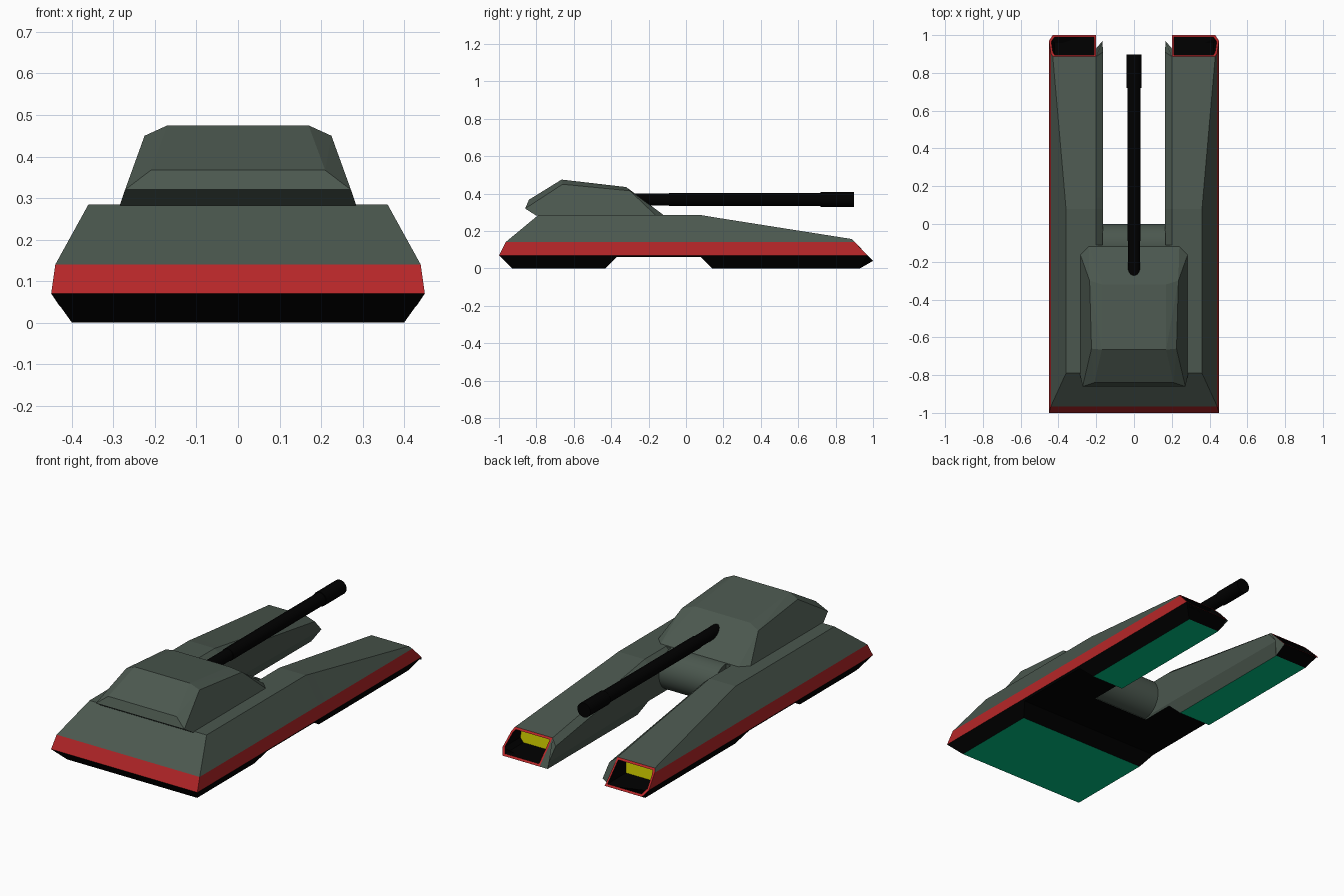
import bpy, bmesh, math
from mathutils import Vector

if "Cube" in bpy.data.objects:
    bpy.data.objects.remove(bpy.data.objects["Cube"])


def material(name, rgb):
    m = bpy.data.materials.new(name)
    m.diffuse_color = (*rgb, 1)
    m.use_nodes = True
    m.node_tree.nodes["Principled BSDF"].inputs["Base Color"].default_value = m.diffuse_color
    return m


MATS = [material("armour_grey", (0.070, 0.096, 0.077)),
        material("red_band", (0.46, 0.019, 0.021)),
        material("black", (0.0, 0.0, 0.0)),
        material("green_pad", (0.0, 0.55, 0.24)),
        material("yellow_lamp", (0.76, 0.73, 0.0))]
GREY, RED, BLACK, GREEN, YELLOW = range(5)


def finish(bm, name, mirror=True):
    if mirror:
        bmesh.ops.mirror(bm, geom=bm.verts[:] + bm.edges[:] + bm.faces[:],
                         axis='X', merge_dist=0.0005)
    bmesh.ops.recalc_face_normals(bm, faces=bm.faces)
    me = bpy.data.meshes.new(name)
    bm.to_mesh(me)
    bm.free()
    for m in MATS:
        me.materials.append(m)
    ob = bpy.data.objects.new(name, me)
    bpy.context.collection.objects.link(ob)
    return ob


def loft(bm, rings, colours):
    """Skin 8-point rings; a colour of None leaves the strip open."""
    rows = [[bm.verts.new(p) for p in r] for r in rings]
    for a, b in zip(rows, rows[1:]):
        for i, c in enumerate(colours):
            if c is None:
                continue
            j = (i + 1) % 8
            f = bm.faces.new((a[i], a[j], b[j], b[i]))
            f.material_index = c
            # Flat ground-level undersides are the hover pads
            if max(v.co.z for v in f.verts) < 0.001:
                f.material_index = GREEN
    return rows


def face(bm, verts, colour):
    f = bm.faces.new(verts)
    f.material_index = colour
    return f


# Rear hull: half section lofted along y, then mirrored
def body_ring(y, xb, zb):
    return [(xb, y, zb), (0.45, y, 0.07), (0.44, y, 0.14), (0.36, y, 0.285),
            (0, y, 0.285), (0, y, 0.14), (0, y, 0.07), (0, y, zb)]


bm = bmesh.new()
tail = [(0.40, -0.93, 0), (0.45, -1, 0.07), (0.44, -0.965, 0.14), (0.36, -0.79, 0.285),
        (0, -0.79, 0.285), (0, -0.965, 0.14), (0, -1, 0.07), (0, -0.93, 0)]
rows = loft(bm, [tail, body_ring(-0.43, 0.40, 0), body_ring(-0.37, 0.443, 0.06),
                 body_ring(-0.11, 0.443, 0.06)],
            [BLACK, RED, GREY, GREY, None, None, None, BLACK])
for i, c in enumerate((BLACK, RED, GREY)):
    t = rows[0]
    face(bm, (t[i], t[i + 1], t[6 - i], t[7 - i]), c)
face(bm, rows[-1], GREY)
finish(bm, "rear_hull")


# Front prongs: tapering arms with chamfered inner edges
def prong_ring(y, xb, zb, xt, zt):
    xi = 0.2 - 0.03 * zb / 0.07
    return [(xb, y, zb), (0.45, y, 0.07), (0.44, y, 0.14), (xt, y, zt),
            (0.2, y, zt), (0.165, y, zt - 0.03), (0.168, y, 0.07), (xi, y, zb)]


bm = bmesh.new()
nose = [(0.40, 0.93, 0), (0.45, 0.97, 0.07), (0.44, 0.903, 0.14), (0.43, 0.887, 0.157),
        (0.2, 0.887, 0.157), (0.165, 0.91, 0.127), (0.166, 0.97, 0.06), (0.2, 0.93, 0)]
n = loft(bm, [prong_ring(-0.11, 0.443, 0.06, 0.36, 0.285),
              prong_ring(0.08, 0.443, 0.06, 0.36, 0.285),
              prong_ring(0.14, 0.40, 0, 0.365, 0.275), nose],
         [BLACK, RED, GREY, GREY, GREY, GREY, GREY, BLACK])[-1]
tip_in = bm.verts.new((0.2, 1, 0.04))
tip_out = bm.verts.new((0.43, 1, 0.04))
face(bm, (n[0], n[1], tip_out, tip_in, n[7]), BLACK)
face(bm, (tip_in, n[4], n[5], n[6], n[7]), GREY)

# Red nose frame around a black recess with a lamp at its back
outer = [tip_out, n[1], n[2], n[3], n[4], tip_in]
mid = Vector((0.318, 0.943, 0.0985))
inner, back = [], []
for v in outer:
    d = v.co - mid
    p = mid + Vector((d.x * 0.91, d.y * 0.84, d.z * 0.84))
    inner.append(bm.verts.new(p))
    back.append(bm.verts.new((p.x, 0.83, max(p.z, 0.05))))
for i in range(6):
    j = (i + 1) % 6
    face(bm, (outer[i], outer[j], inner[j], inner[i]), RED)
    face(bm, (inner[i], inner[j], back[j], back[i]), BLACK)
face(bm, back, YELLOW)
finish(bm, "prongs")

# Turret: faceted convex shell
bm = bmesh.new()
for x, y, z in [(0.285, -0.80, 0.282), (0.272, -0.86, 0.32), (0.21, -0.84, 0.367),
                (0.17, -0.665, 0.475), (0.225, -0.66, 0.45), (0.17, -0.32, 0.435),
                (0.235, -0.30, 0.415), (0.24, -0.115, 0.282), (0.285, -0.16, 0.282)]:
    bm.verts.new((x, y, z))
    bm.verts.new((-x, y, z))
bmesh.ops.convex_hull(bm, input=bm.verts)
bmesh.ops.dissolve_limit(bm, angle_limit=math.radians(3), verts=bm.verts, edges=bm.edges)
finish(bm, "turret", mirror=False)


# Round parts
def cylinder(name, start, end, radius, colour, sides=24):
    a, b = Vector(start), Vector(end)
    bm = bmesh.new()
    bmesh.ops.create_cone(bm, cap_ends=True, segments=sides, radius1=radius,
                          radius2=radius, depth=(b - a).length)
    rot = (b - a).to_track_quat('Z', 'Y').to_matrix()
    for v in bm.verts:
        v.co = rot @ v.co + (a + b) / 2
    for f in bm.faces:
        f.material_index = colour
    ob = finish(bm, name, mirror=False)
    bpy.ops.object.select_all(action='DESELECT')
    ob.select_set(True)
    bpy.context.view_layer.objects.active = ob
    bpy.ops.object.shade_smooth_by_angle(angle=math.radians(35))


cylinder("front_drum", (-0.168, -0.1115, 0.174), (0.168, -0.1115, 0.174), 0.1115, GREY, 32)
cylinder("gun_sleeve", (0, -0.34, 0.368), (0, -0.08, 0.368), 0.032, BLACK)
cylinder("gun_barrel", (0, -0.09, 0.368), (0, 0.73, 0.368), 0.035, BLACK)
cylinder("gun_muzzle", (0, 0.72, 0.368), (0, 0.897, 0.368), 0.04, BLACK)
